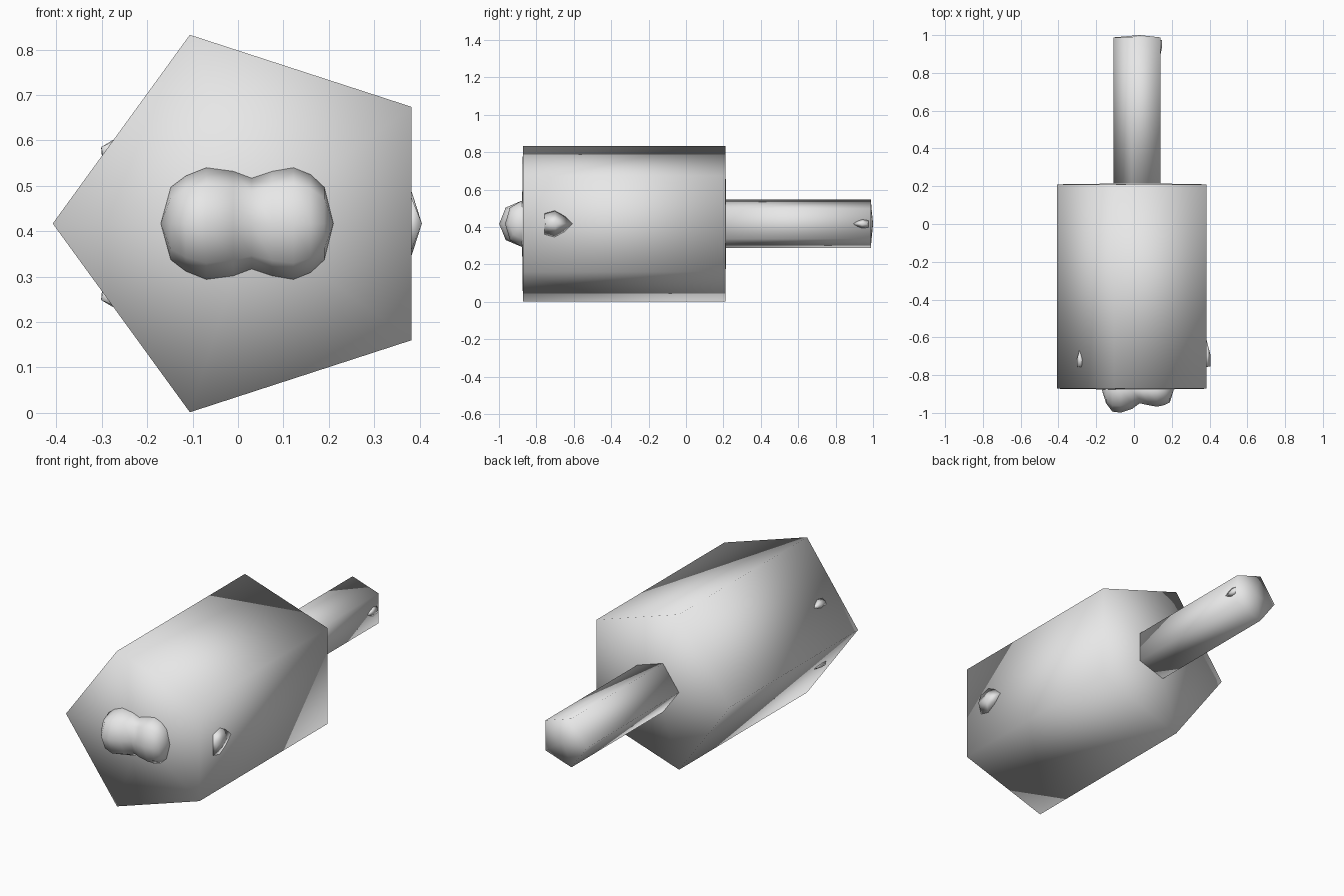
import bpy, bmesh, math
from mathutils import Vector

if "Cube" in bpy.data.objects:
    bpy.data.objects.remove(bpy.data.objects["Cube"])

CX, CZ = 0.029, 0.417   # shared long axis of body and handle

grey = bpy.data.materials.new("light_grey")
grey.diffuse_color = (0.8, 0.8, 0.8, 1)
grey.use_nodes = True
grey.node_tree.nodes["Principled BSDF"].inputs["Base Color"].default_value = grey.diffuse_color


def finish(name, bm):
    bmesh.ops.recalc_face_normals(bm, faces=bm.faces)
    for f in bm.faces:
        f.smooth = True
    me = bpy.data.meshes.new(name)
    bm.to_mesh(me)
    bm.free()
    me.materials.append(grey)
    ob = bpy.data.objects.new(name, me)
    bpy.context.collection.objects.link(ob)
    return ob


def loft(name, rings, start, end):
    """Skin equal-sized rings and close both ends with a fan to a point."""
    bm = bmesh.new()
    rows = [[bm.verts.new(p) for p in r] for r in rings]
    n = len(rows[0])
    for a, b in zip(rows, rows[1:]):
        for i in range(n):
            j = (i + 1) % n
            bm.faces.new((a[i], a[j], b[j], b[i]))
    for row, tip in ((rows[0], start), (rows[-1], end)):
        v = bm.verts.new(tip)
        for i in range(n):
            bm.faces.new((row[i], row[(i + 1) % n], v))
    return finish(name, bm)


def pentagon_bar(name, r, y0, y1, dome0, dome1):
    """Five-sided bar along y with one corner pointing to -x."""
    rings = [[(CX - r * math.cos(i * math.tau / 5), y, CZ + r * math.sin(i * math.tau / 5))
              for i in range(5)] for y in (y0, y1)]
    return loft(name, rings, (CX, y0 - dome0, CZ), (CX, y1 + dome1, CZ))


# Main body and rear handle
pentagon_bar("body", 0.437, -0.872, 0.21, 0.006, 0.006)
pentagon_bar("handle", 0.137, 0.19, 0.988, 0.0, 0.012)

# Two-lobed nose: octagonal sections along x (x, depth radius, height radius)
sections = [(-0.148, 0.07, 0.08), (-0.115, 0.114, 0.105), (-0.07, 0.12, 0.123),
            (-0.01, 0.1, 0.115), (0.03, 0.07, 0.1), (0.075, 0.08, 0.115),
            (0.122, 0.088, 0.123), (0.16, 0.08, 0.108), (0.19, 0.065, 0.08)]
nose_rings = [[(x, -0.879 + ry * math.cos(i * math.tau / 8), CZ + rz * math.sin(i * math.tau / 8))
               for i in range(8)] for x, ry, rz in sections]
loft("nose", nose_rings, (-0.17, -0.879, CZ), (0.21, -0.879, CZ))


def stud(name, angle, radius, height, y0, y1, half):
    """Teardrop bump on the side: blunt at y0, tapering towards y1."""
    out = Vector((math.cos(angle), 0, math.sin(angle)))
    side = Vector((-math.sin(angle), 0, math.cos(angle)))
    base = Vector((CX, 0, CZ)) + out * radius
    bm = bmesh.new()
    outline = [(0, -0.8), (0, 0.8), (0.35, 1), (0.7, 0.6), (1, 0), (0.7, -0.6), (0.35, -1)]
    ring = [bm.verts.new(base + side * (s * half) + Vector((0, y0 + t * (y1 - y0), 0)))
            for t, s in outline]
    tip = [bm.verts.new(base + out * height + Vector((0, y0 + t * (y1 - y0), 0)))
           for t in (0.02, 0.4)]
    bm.faces.new((ring[0], ring[1], tip[0]))
    bm.faces.new((ring[1], ring[2], tip[1], tip[0]))
    bm.faces.new((ring[6], ring[0], tip[0], tip[1]))
    for i in range(2, 6):
        bm.faces.new((ring[i], ring[i + 1], tip[1]))
    bm.faces.new(ring)
    return finish(name, bm)


# Small bumps on the flat sides of the body and at the end of the handle
stud("right_stud", 0, 0.352, 0.024, -0.757, -0.60, 0.075)
for label, sign in (("upper", 1), ("lower", -1)):
    stud(label + "_left_stud", sign * math.radians(153), 0.352, 0.019, -0.757, -0.65, 0.03)
stud("handle_stud", 0, 0.109, 0.011, 0.975, 0.885, 0.028)
